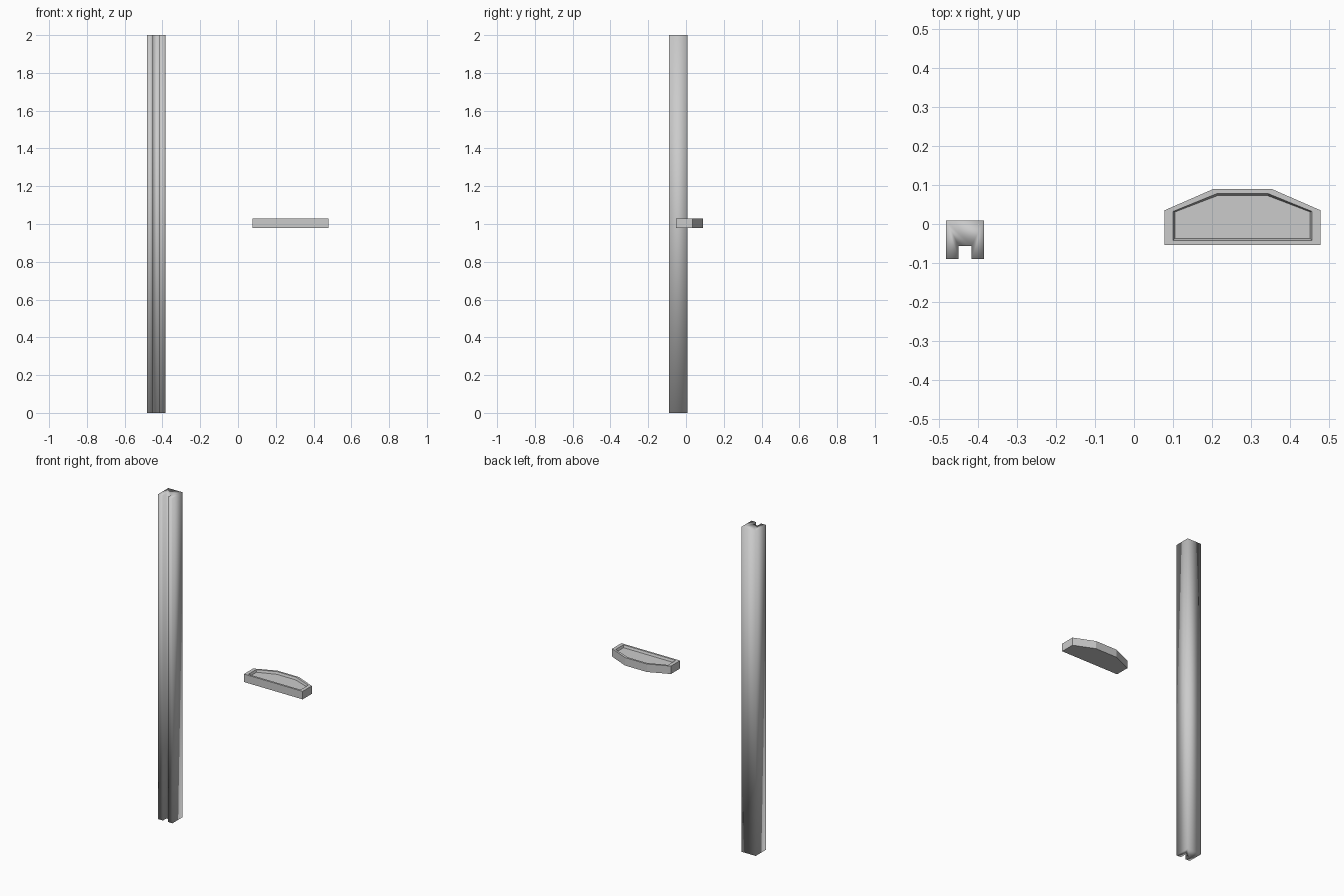
import bpy, bmesh

if "Cube" in bpy.data.objects:
    bpy.data.objects.remove(bpy.data.objects["Cube"])


def prism(name, outline, z0, z1):
    """Closed vertical prism from a counter-clockwise outline; returns object and bmesh."""
    bm = bmesh.new()
    low = bm.faces.new([bm.verts.new((x, y, z0)) for x, y in outline])
    ext = bmesh.ops.extrude_face_region(bm, geom=[low], use_keep_orig=True)
    top_verts = [g for g in ext["geom"] if isinstance(g, bmesh.types.BMVert)]
    for v in top_verts:
        v.co.z = z1
    bmesh.ops.recalc_face_normals(bm, faces=bm.faces)
    me = bpy.data.meshes.new(name)
    ob = bpy.data.objects.new(name, me)
    bpy.context.collection.objects.link(ob)
    return ob, bm


def finish(ob, bm, smooth=False):
    bmesh.ops.recalc_face_normals(bm, faces=bm.faces)
    for f in bm.faces:
        f.smooth = smooth
    bm.to_mesh(ob.data)
    bm.free()


# Tall post with a full-length slot in its front face
x0, x1, y0, y1 = -0.481, -0.384, -0.089, 0.009
s0, s1, sy = -0.449, -0.416, -0.056
post, bm = prism("slotted_post", [(x0, y0), (s0, y0), (s0, sy), (s1, sy),
                                  (s1, y0), (x1, y0), (x1, y1), (x0, y1)], 0, 2)
finish(post, bm, smooth=True)

# Shelf tray: flat front edge, angled back corners
cx, cy = 0.278, 0.018
half = [(0.2, -0.072), (0.2, 0.017), (0.074, 0.072)]
outline = [(cx + x, cy + y) for x, y in half]
outline += [(cx - x, cy + y) for x, y in reversed(half)]
tray, bm = prism("shelf_tray", outline, 0.98, 1.029)


# Shallow sloped recess in the top of the tray
def ring_face(face, sx, sy, dz):
    bmesh.ops.inset_individual(bm, faces=[face], thickness=0.002)
    for v, (x, y) in [(v, min(outline, key=lambda p: (p[0] - v.co.x) ** 2
                              + (p[1] - v.co.y) ** 2)) for v in face.verts]:
        v.co = (cx + (x - cx) * sx, cy + (y - cy) * sy, v.co.z + dz)


top = max(bm.faces, key=lambda f: f.calc_center_median().z)
ring_face(top, 0.89, 0.83, 0)
ring_face(top, 0.865, 0.76, -0.014)
finish(tray, bm)
